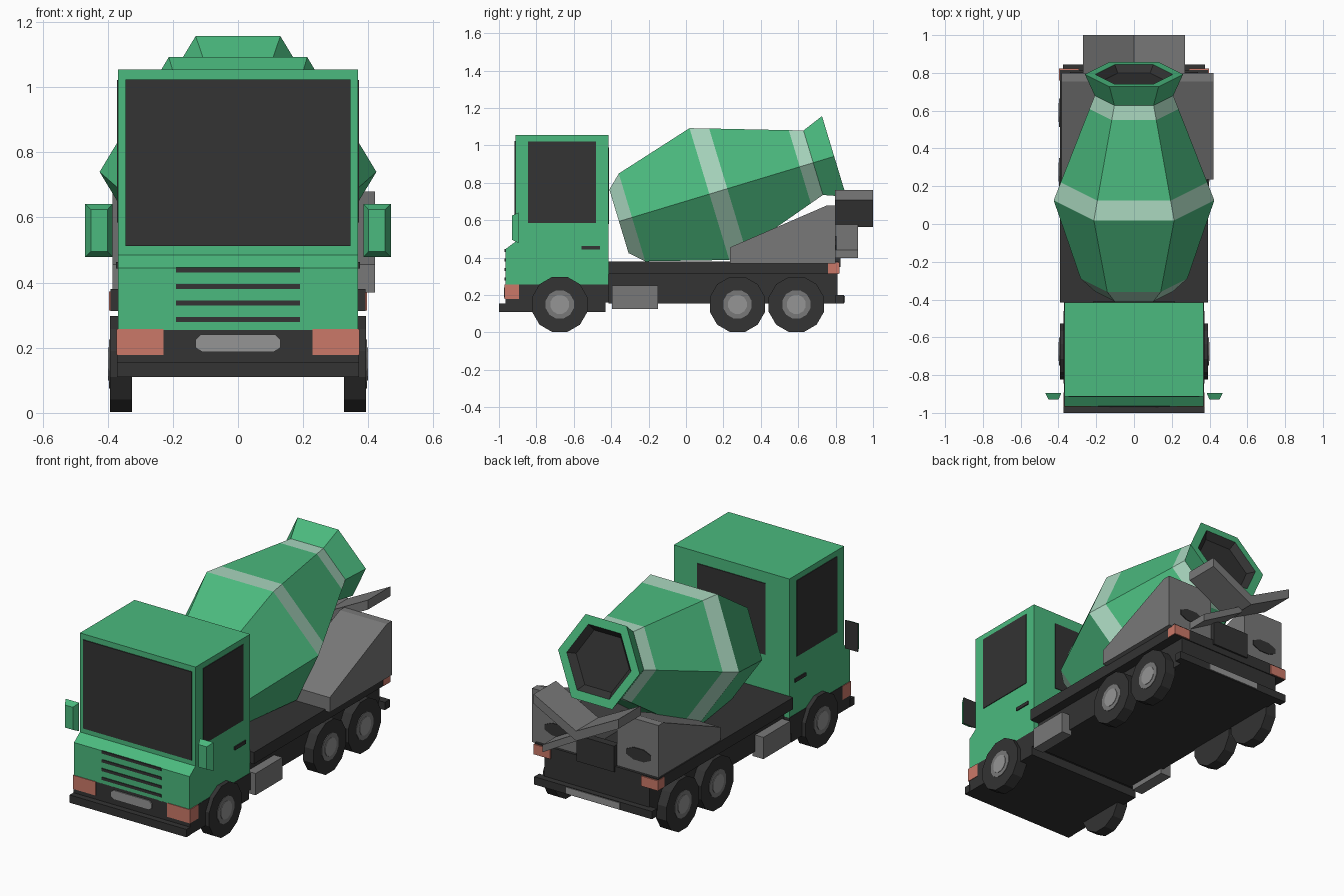
import bpy, bmesh, math
from mathutils import Vector

if "Cube" in bpy.data.objects:
    bpy.data.objects.remove(bpy.data.objects["Cube"])


def material(name, r, g, b):
    m = bpy.data.materials.new(name)
    m.diffuse_color = (r, g, b, 1)
    m.use_nodes = True
    m.node_tree.nodes["Principled BSDF"].inputs["Base Color"].default_value = m.diffuse_color
    return m


GREEN = material("green paint", 0.07, 0.49, 0.21)
PALE = material("pale stripe", 0.40, 0.68, 0.52)
DARK = material("dark trim", 0.033, 0.033, 0.033)
GREY = material("grey metal", 0.19, 0.19, 0.19)
LIGHT = material("light grey", 0.30, 0.30, 0.30)
RED = material("salmon lamp", 0.60, 0.19, 0.14)


def finish(name, bm, *mats):
    bmesh.ops.recalc_face_normals(bm, faces=bm.faces[:])
    me = bpy.data.meshes.new(name)
    bm.to_mesh(me)
    bm.free()
    for m in mats:
        me.materials.append(m)
    ob = bpy.data.objects.new(name, me)
    bpy.context.collection.objects.link(ob)
    return ob


def prism(name, pts, axis, a, b, mat):
    """Extrude a flat outline along x or y, from a to b."""
    bm = bmesh.new()
    put = (lambda p: (a, p[0], p[1])) if axis == 'x' else (lambda p: (p[0], a, p[1]))
    face = bm.faces.new([bm.verts.new(put(p)) for p in pts])
    out = bmesh.ops.extrude_face_region(bm, geom=[face])
    step = Vector((b - a, 0, 0)) if axis == 'x' else Vector((0, b - a, 0))
    bmesh.ops.translate(bm, vec=step, verts=[v for v in out["geom"] if isinstance(v, bmesh.types.BMVert)])
    return finish(name, bm, mat)


def box(name, x0, x1, y0, y1, z0, z1, mat):
    return prism(name, [(x0, z0), (x1, z0), (x1, z1), (x0, z1)], 'y', y0, y1, mat)


def both(name, x0, x1, y0, y1, z0, z1, mat):
    for side, s in (("right", 1), ("left", -1)):
        box(f"{name}_{side}", s * x0, s * x1, y0, y1, z0, z1, mat)


def disc(r, cy, cz, n):
    return [(cy + r * math.cos(2 * math.pi * (i + .5) / n), cz + r * math.sin(2 * math.pi * (i + .5) / n))
            for i in range(n)]


# Cab with stepped nose
prism("cab", [(-.415, .255), (-.415, 1.055), (-.912, 1.055), (-.912, .485), (-.966, .445), (-.966, .255)],
      'x', -.368, .368, GREEN)
box("windscreen", -.346, .346, -.917, -.91, .513, 1.023, DARK)
box("rear_window", -.217, .217, -.417, -.411, .58, .99, DARK)
both("side_window", .365, .372, -.845, -.48, .585, 1.022, DARK)
both("door_handle", .365, .374, -.56, -.46, .443, .463, DARK)
for i in range(4):
    z = .287 + .0505 * i
    box(f"grille_slat_{i + 1}", -.19, .19, -.97, -.963, z - .008, z + .008, DARK)

# Front chassis, bumper and lamps
box("front_chassis", -.37, .37, -.966, -.43, .11, .257, DARK)
box("chassis_link", -.37, .37, -.44, -.415, .16, .257, DARK)
box("front_bumper", -.372, .372, -1, -.96, .11, .155, DARK)
both("headlight", .228, .373, -.97, -.893, .178, .257, RED)
prism("front_plate", [(-.13, .2), (-.11, .187), (.11, .187), (.13, .2), (.13, .225), (.115, .24), (-.115, .24),
                      (-.13, .225)], 'y', -.972, -.965, LIGHT)

# Mirrors: tapered shells with dark glass at the back
for side, s in (("right", 1), ("left", -1)):
    bm = bmesh.new()
    back = [(.385, .478), (.47, .478), (.47, .642), (.385, .642)]
    front = [(.40, .495), (.452, .495), (.452, .625), (.40, .625)]
    b = [bm.verts.new((s * x, -.895, z)) for x, z in back]
    f = [bm.verts.new((s * x, -.93, z)) for x, z in front]
    glass = bm.faces.new(b)
    glass.material_index = 1
    bm.faces.new(f)
    for i in range(4):
        bm.faces.new((b[i], b[i - 1], f[i - 1], f[i]))
    finish(f"mirror_{side}", bm, GREEN, DARK)

# Rear chassis, bed, tanks, bumper and lamps
box("rear_chassis", -.335, .335, -.415, .81, .155, .32, DARK)
box("bed", -.392, .392, -.415, .815, .313, .38, DARK)
box("rear_bumper", -.375, .375, .80, .845, .155, .2, DARK)
box("rear_plate", -.17, .17, .84, .849, .16, .196, LIGHT)
both("side_tank", .32, .388, -.395, -.15, .125, .25, GREY)
both("tail_light", .29, .396, .76, .822, .315, .373, RED)
box("rear_panel", -.12, .12, .78, .825, .35, .5, DARK)

# Wheels: tyre with two hub discs
for axle, cy in (("front", -.675), ("middle", .275), ("rear", .59)):
    for side, s in (("right", 1), ("left", -1)):
        tag = f"{axle}_{side}"
        prism("tyre_" + tag, disc(.153, cy, .15, 12), 'x', s * .325, s * .393, DARK)
        prism("rim_" + tag, disc(.078, cy, .15, 12), 'x', s * .38, s * .396, GREY)
        prism("hub_" + tag, disc(.052, cy, .15, 12), 'x', s * .38, s * .399, LIGHT)

# Sloped drum supports over the rear wheels, with dark oval marks behind
wedge = [(.235, .37), (.235, .455), (.755, .68), (.80, .68), (.80, .37)]
prism("support_right", wedge, 'x', .12, .42, GREY)
prism("support_left", wedge, 'x', -.385, -.12, GREY)
for side, cx in (("right", .26), ("left", -.26)):
    oval = [(cx + .085 * math.cos(a), .48 + .038 * math.sin(a))
            for a in (math.pi / 4 * (i + .5) for i in range(8))]
    prism("support_mark_" + side, oval, 'y', .797, .804, DARK)

# V-shaped chute and the lower chute arm
prism("chute", [(-.27, .762), (0, .622), (.27, .762), (.27, .707), (0, .565), (-.27, .707)], 'y', .797, 1, GREY)
prism("chute_arm", [(0, .59), (.27, .44), (.27, .397), (0, .55)], 'y', .797, .92, GREY)

# Six-sided drum: rings (distance along tilted axis, radius), one colour per band
tilt = math.radians(16.8)
axis = Vector((0, math.cos(tilt), math.sin(tilt)))
up = Vector((0, -math.sin(tilt), math.cos(tilt)))
centre = Vector((0, .125, .74))
rings = [(-.505, .205), (-.432, .283), (0, .425), (.10, .388), (.505, .236), (.58, .208), (.697, .26),
         (.697, .205), (.66, .17)]
colours = [1, 0, 1, 0, 1, 0, 0, 2]
bm = bmesh.new()
loops = []
for t, r in rings:
    loops.append([bm.verts.new(centre + axis * t + up * r * math.sin(k * math.pi / 3)
                               + Vector((r * math.cos(k * math.pi / 3), 0, 0))) for k in range(6)])
for lo, hi, c in zip(loops, loops[1:], colours):
    for k in range(6):
        bm.faces.new((lo[k - 1], lo[k], hi[k], hi[k - 1])).material_index = c
bm.faces.new(loops[0]).material_index = 0
bm.faces.new(loops[-1]).material_index = 2
finish("mixer_drum", bm, GREEN, PALE, DARK)
